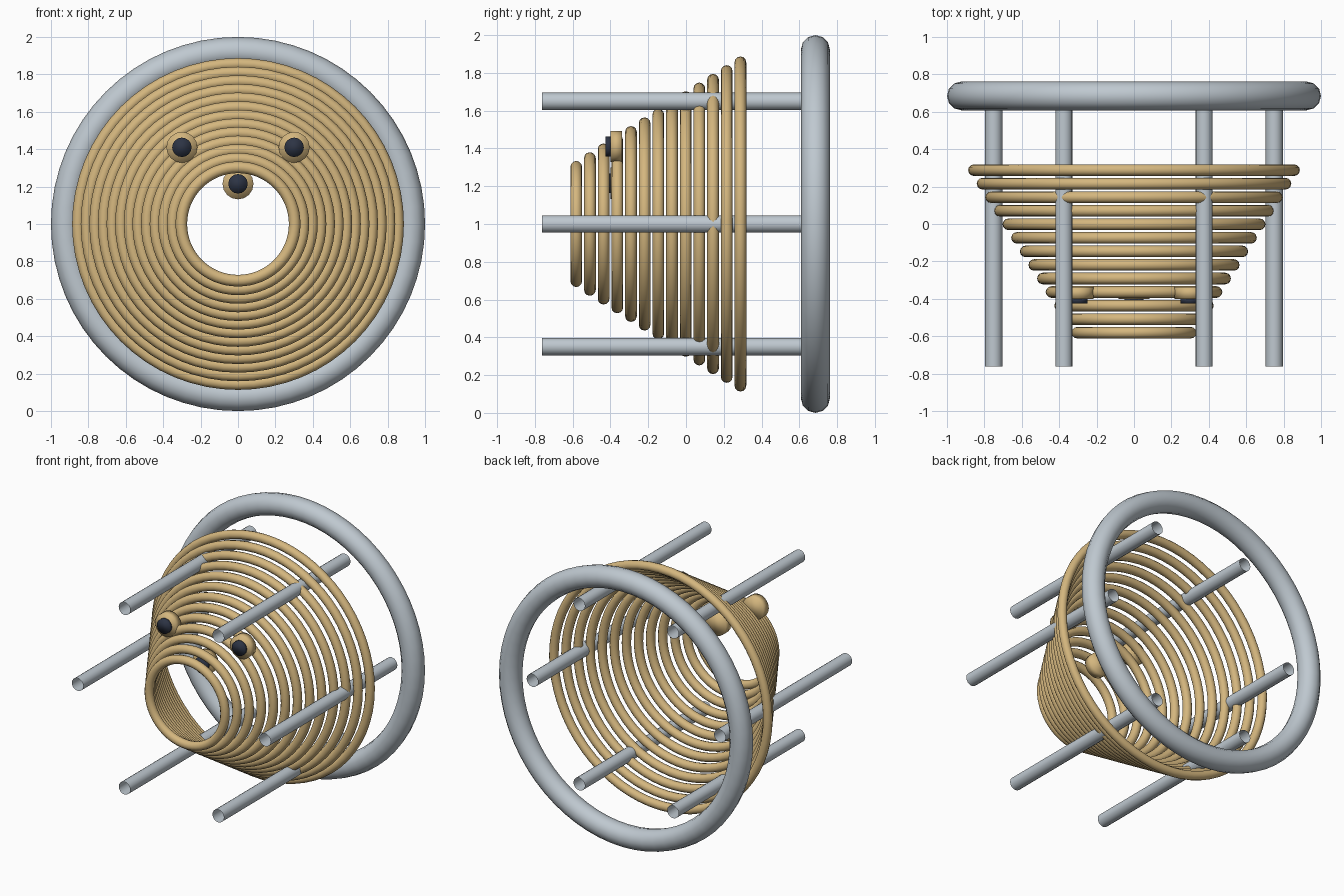
import bpy, math

cube = bpy.data.objects.get("Cube")
if cube:
    bpy.data.objects.remove(cube, do_unlink=True)

CENTRE_Z = 1.0
FACE_FRONT = (math.pi / 2, 0, 0)  # turns the primitive's axis onto y


def material(name, rgb):
    m = bpy.data.materials.new(name)
    m.use_nodes = True
    m.diffuse_color = (*rgb, 1)
    m.node_tree.nodes["Principled BSDF"].inputs["Base Color"].default_value = (*rgb, 1)
    return m


tan = material("tan", (0.66, 0.47, 0.21))
grey = material("pale grey", (0.52, 0.58, 0.63))
dark = material("dark navy", (0.026, 0.034, 0.058))


def finish(name, mat):
    obj = bpy.context.object
    obj.name = name
    obj.data.materials.append(mat)
    bpy.ops.object.shade_smooth()
    return obj


def hoop(name, y, outer, tube, mat):
    bpy.ops.mesh.primitive_torus_add(
        major_radius=outer - tube, minor_radius=tube, major_segments=64,
        minor_segments=12, location=(0, y, CENTRE_Z), rotation=FACE_FRONT)
    return finish(name, mat)


def cylinder(name, x, z, y0, y1, radius, mat, fill="NGON"):
    bpy.ops.mesh.primitive_cylinder_add(
        vertices=16, radius=radius, depth=y1 - y0, end_fill_type=fill,
        location=(x, (y0 + y1) / 2, z), rotation=FACE_FRONT)
    return finish(name, mat)


# Large ring at the back
hoop("back_ring", 0.685, 1.0, 0.077, grey)

# Cone of hoops, narrow end at the front
HOOPS = 13
for i in range(HOOPS):
    t = i / (HOOPS - 1)
    hoop(f"cone_hoop_{i + 1}", -0.581 + 0.869 * t, 0.334 + 0.553 * t, 0.031, tan)

# Six open tubes around the cone
for i in range(6):
    a = i * math.pi / 3
    cylinder(f"tube_{i + 1}", 0.75 * math.cos(a), CENTRE_Z + 0.75 * math.sin(a),
             -0.762, 0.685, 0.046, grey, "NOTHING")

# Eyes and nose: tan discs with smaller dark discs in front
for name, x, z in (("left_eye", 0.3, 1.41), ("right_eye", -0.3, 1.41), ("nose", 0, 1.215)):
    cylinder(name, x, z, -0.4, -0.338, 0.083, tan)
    cylinder(name + "_centre", x, z, -0.425, -0.395, 0.052, dark)
